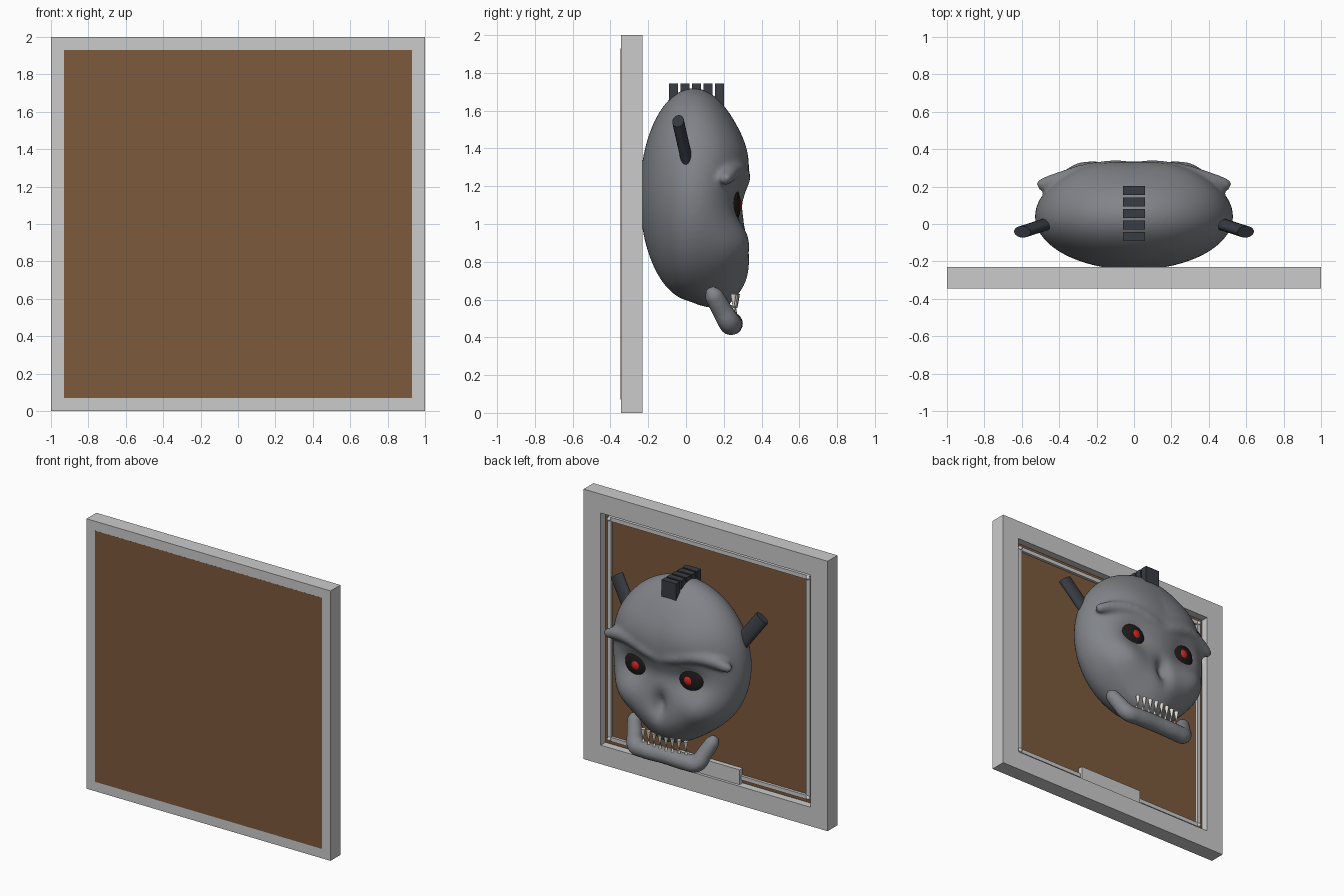
import bpy, bmesh
from math import exp, radians
from mathutils import Vector, Matrix

if "Cube" in bpy.data.objects:
    bpy.data.objects.remove(bpy.data.objects["Cube"])


def material(name, r, g, b):
    m = bpy.data.materials.new(name)
    m.diffuse_color = (r, g, b, 1)
    m.use_nodes = True
    m.node_tree.nodes["Principled BSDF"].inputs["Base Color"].default_value = m.diffuse_color
    return m


BONE = material("grey_bone", 0.22, 0.23, 0.25)
DARK = material("dark_horn", 0.04, 0.045, 0.055)
BROWN = material("brown_board", 0.20, 0.10, 0.045)
BLACK = material("socket_black", 0.014, 0.01, 0.01)
RED = material("eye_red", 0.6, 0.02, 0.02)
IVORY = material("ivory", 0.80, 0.76, 0.65)


def make(name, bm, mat=None, smooth=False):
    me = bpy.data.meshes.new(name)
    bm.to_mesh(me)
    bm.free()
    ob = bpy.data.objects.new(name, me)
    bpy.context.collection.objects.link(ob)
    if mat:
        me.materials.append(mat)
    if smooth:
        select(ob)
        bpy.ops.object.shade_smooth_by_angle(angle=radians(40))
    return ob


def select(*obs):
    bpy.ops.object.select_all(action='DESELECT')
    for o in obs:
        o.select_set(True)
    bpy.context.view_layer.objects.active = obs[0]


def box(bm, lo, hi):
    lo, hi = Vector(lo), Vector(hi)
    m = Matrix.Translation((lo + hi) / 2) @ Matrix.Diagonal((*(hi - lo), 1))
    bmesh.ops.create_cube(bm, size=1, matrix=m)


def ball(bm, c, r, u=24, v=16):
    m = Matrix.Translation(c) @ Matrix.Diagonal((*r, 1))
    bmesh.ops.create_uvsphere(bm, u_segments=u, v_segments=v, radius=1, matrix=m)


def cone(bm, a, b, r1, r2, seg, squash=1):
    """Cone from a to b, squashed front to back."""
    a, b = Vector(a), Vector(b)
    z = (b - a).normalized()
    x = Vector((0, 1, 0)).cross(z).normalized()
    m = Matrix((x, z.cross(x), z)).transposed().to_4x4()
    m = Matrix.Translation((a + b) / 2) @ m @ Matrix.Diagonal((1, squash, 1, 1))
    bmesh.ops.create_cone(bm, cap_ends=True, segments=seg, radius1=r1, radius2=r2,
                          depth=(b - a).length, matrix=m)


def tube(name, half):
    """Smooth tube through half a path (x, y, z, radius), mirrored over x."""
    pts = half + [(-x, y, z, r) for x, y, z, r in reversed(half[:-1])]
    cu = bpy.data.curves.new(name, 'CURVE')
    cu.dimensions = '3D'
    cu.bevel_depth, cu.bevel_resolution, cu.use_fill_caps = 1, 5, True
    sp = cu.splines.new('BEZIER')
    sp.bezier_points.add(len(pts) - 1)
    for p, q in zip(sp.bezier_points, pts):
        p.co, p.radius = q[:3], q[3]
        p.handle_left_type = p.handle_right_type = 'AUTO'
    ob = bpy.data.objects.new(name, cu)
    bpy.context.collection.objects.link(ob)
    select(ob)
    bpy.ops.object.convert(target='MESH')
    return bpy.context.object


def ring(bm, inner, outer, y0, y1):
    """Square border of four bars, centred on z = 1."""
    for s in (-1, 1):
        a, b = sorted((s * inner, s * outer))
        box(bm, (-outer, y0, 1 + a), (outer, y1, 1 + b))
        box(bm, (a, y0, 1 - inner), (b, y1, 1 + inner))


def blend(ob, voxel, iterations):
    """Fuse overlapping solids into one soft skin."""
    r = ob.modifiers.new("fuse", 'REMESH')
    r.mode, r.voxel_size, r.use_smooth_shade = 'VOXEL', voxel, True
    s = ob.modifiers.new("soften", 'SMOOTH')
    s.factor, s.iterations = 0.5, iterations
    ob.data.materials.clear()
    ob.data.materials.append(BONE)


# Frame, backing board, inner trim and plate
bm = bmesh.new()
ring(bm, 0.86, 1.0, -0.345, -0.23)
make("frame", bm)
bm = bmesh.new()
box(bm, (-0.93, -0.3455, 0.07), (0.93, -0.285, 1.93))
make("backing_board", bm, BROWN)
bm = bmesh.new()
ring(bm, 0.80, 0.83, -0.29, -0.265)
make("inner_trim", bm)
bm = bmesh.new()
for sx in (-1, 1):
    for sz in (-1, 1):
        ball(bm, (sx * 0.815, -0.265, 1 + sz * 0.815), (0.015,) * 3, 12, 8)
make("trim_studs", bm, None, True)
bm = bmesh.new()
box(bm, (-0.265, -0.29, 0.14), (0.265, -0.25, 0.25))
make("plate", bm)

# Skull: ellipsoid with muzzle, cheek and forehead bulges, eye and nose hollows
# (centre x, centre z, width, height, amount)
BUMPS = [(0, 0.72, 0.30, 0.16, 0.10), (0.215, 1.09, 0.13, 0.11, -0.055),
         (0, 1.10, 0.12, 0.08, -0.025), (0, 0.87, 0.05, 0.09, -0.065),
         (0.33, 0.88, 0.17, 0.16, 0.085), (0.28, 1.38, 0.24, 0.17, 0.035),
         (0, 1.40, 0.20, 0.18, 0.012)]
bm = bmesh.new()
ball(bm, (0, 0.04, 1.155), (0.53, 0.285, 0.565), 96, 64)
for v in bm.verts:
    x, y, z = v.co
    w = min(max((y - 0.02) / 0.12, 0), 1)
    for cx, cz, sx, sz, amp in BUMPS:
        v.co.y += w * amp * exp(-((abs(x) - cx) / sx) ** 2 - ((z - cz) / sz) ** 2)
    v.co.z -= 0.07 * w * exp(-(x / 0.3) ** 2 - ((z - 0.6) / 0.1) ** 2)
skull = make("skull", bm)
brow = tube("brow", [(0.515, 0.20, 1.235, 0.024), (0.49, 0.21, 1.24, 0.036),
                     (0.40, 0.235, 1.27, 0.045), (0.26, 0.275, 1.285, 0.048),
                     (0.11, 0.292, 1.25, 0.05), (0, 0.29, 1.225, 0.046)])
select(skull, brow)
bpy.ops.object.join()
blend(skull, 0.013, 14)

# Lower jaw
jaw = tube("lower_jaw", [(0.33, 0.125, 0.66, 0.025), (0.32, 0.145, 0.625, 0.05),
                         (0.285, 0.19, 0.545, 0.055), (0.25, 0.23, 0.478, 0.06),
                         (0.18, 0.24, 0.472, 0.06), (0, 0.24, 0.475, 0.06)])
blend(jaw, 0.012, 4)

# Teeth
upper, lower = bmesh.new(), bmesh.new()
for i in range(8):
    x = -0.175 + 0.05 * i
    y = 0.27 - 0.6 * x * x
    cone(upper, (x, y, 0.63), (x, y, 0.555), 0.016, 0.003, 10)
    cone(lower, (x + 0.005, y - 0.01, 0.51), (x + 0.005, y - 0.01, 0.57), 0.014, 0.003, 10)
make("upper_teeth", upper, IVORY, True)
make("lower_teeth", lower, IVORY, True)

# Eyes and horns, one per side
for s, side in ((1, "left"), (-1, "right")):
    bm = bmesh.new()
    ball(bm, (s * 0.215, 0.238, 1.10), (0.11, 0.052, 0.105))
    make("eye_socket_" + side, bm, BLACK, True)
    bm = bmesh.new()
    ball(bm, (s * 0.215, 0.262, 1.10), (0.045, 0.035, 0.045))
    make("eye_" + side, bm, RED, True)
    bm = bmesh.new()
    cone(bm, (s * 0.45, 0.005, 1.335), (s * 0.597, -0.042, 1.545), 0.054, 0.054, 20, 0.58)
    make("horn_" + side, bm, DARK, True)

# Crest of five blocks
bm = bmesh.new()
for i in range(5):
    y = -0.09 + 0.061 * i
    box(bm, (-0.06, y, 1.60), (0.06, y + 0.048, 1.745))
make("crest", bm, DARK)
